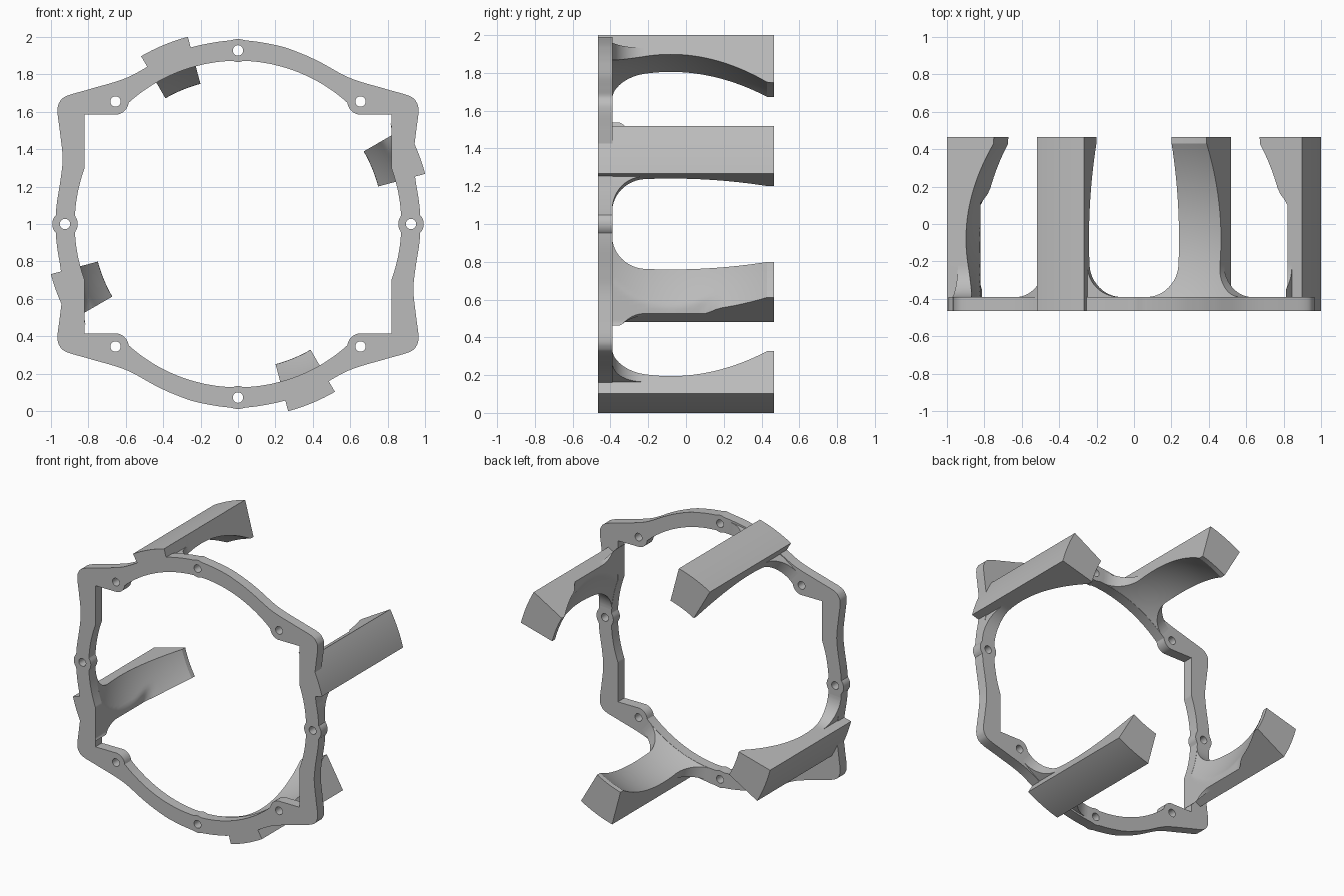
import bpy, bmesh
from math import sin, cos, sqrt, radians, atan2, hypot, pi
from mathutils import Vector

cube = bpy.data.objects.get("Cube")
if cube:
    bpy.data.objects.remove(cube)

FRONT, PLATE_BACK, BACK = -0.465, -0.39, 0.465
BOSSES = [(sx * x, sz * z, r) for x, z, r in
          ((0.925, 0, 0.068), (0, 0.928, 0.062), (0.655, 0.655, 0.07))
          for sx in ((1, -1) if x else (1,)) for sz in ((1, -1) if z else (1,))]

grey = bpy.data.materials.new("plain grey")
grey.use_nodes = True
grey.diffuse_color = (0.5, 0.5, 0.5, 1)
grey.node_tree.nodes["Principled BSDF"].inputs["Base Color"].default_value = (0.5, 0.5, 0.5, 1)


def finish(name, bm):
    """Clean a bmesh, make it an object and shade it."""
    bmesh.ops.remove_doubles(bm, verts=bm.verts, dist=1e-5)
    bmesh.ops.dissolve_degenerate(bm, edges=bm.edges, dist=1e-5)
    bmesh.ops.recalc_face_normals(bm, faces=bm.faces)
    mesh = bpy.data.meshes.new(name)
    bm.to_mesh(mesh)
    bm.free()
    mesh.materials.clear()
    mesh.materials.append(grey)
    obj = bpy.data.objects.new(name, mesh)
    bpy.context.collection.objects.link(obj)
    bpy.ops.object.select_all(action='DESELECT')
    obj.select_set(True)
    bpy.context.view_layer.objects.active = obj
    bpy.ops.object.shade_smooth_by_angle(angle=radians(25))
    return obj


def boss_hits(angle):
    """Near and far distance of each boss circle along a ray from the centre."""
    for x, z, r in BOSSES:
        along = x * cos(angle) + z * sin(angle)
        gap = r * r - (x * x + z * z - along * along)
        if along > 0 and gap > 0:
            yield along - sqrt(gap), along + sqrt(gap)


# --- Ring plate: outline, opening and bolt holes ---
def opening(angle):
    c, s = max(abs(cos(angle)), 1e-6), max(abs(sin(angle)), 1e-6)
    r = max(0.873, min(0.82 / c, 0.585 / s))
    return min([r] + [near for near, far in boss_hits(angle)])


def smooth_path(pts, steps=10):
    pts = [Vector(p) for p in pts]
    # Reflect the neighbours so the path crosses both axes squarely
    first, last = pts[1] * Vector((1, 0)).x, pts[-2].copy()
    first = Vector((pts[1].x, -pts[1].y))
    last.x = -last.x
    pts = [first] + pts + [last]
    out = []
    for a, b, c, d in zip(pts, pts[1:], pts[2:], pts[3:]):
        for i in range(steps):
            t = i / steps
            out.append(0.5 * (2 * b + (c - a) * t + (2 * a - 5 * b + 4 * c - d) * t * t
                              + (3 * b - a - 3 * c + d) * t ** 3))
    return out + [pts[-2]]


quarter = []
for p in smooth_path([(0.975, 0), (0.97, 0.1), (0.947, 0.25), (0.938, 0.36), (0.953, 0.5),
                      (0.965, 0.6), (0.955, 0.65), (0.915, 0.685), (0.79, 0.722),
                      (0.6, 0.78), (0.44, 0.865), (0.33, 0.915), (0.2, 0.957), (0, 0.983)]):
    ang = atan2(p.y, p.x)
    r = max([p.length] + [far for near, far in boss_hits(ang)])
    quarter.append((r * cos(ang), r * sin(ang)))
flipped = [(-x, z) for x, z in reversed(quarter)]
half = quarter[:-1] + flipped[:-1]
outline = half + [(-x, -z) for x, z in half]

inner = []
for i in range(720):
    a = radians(i / 2)
    inner.append((opening(a) * cos(a), opening(a) * sin(a)))
loops = [outline, inner]
for x, z, r in BOSSES:
    loops.append([(x + 0.028 * cos(k * pi / 12), z + 0.028 * sin(k * pi / 12)) for k in range(24)])

curve = bpy.data.curves.new("ring_profile", 'CURVE')
curve.dimensions, curve.fill_mode = '2D', 'BOTH'
curve.extrude = (PLATE_BACK - FRONT) / 2
for loop in loops:
    spline = curve.splines.new('POLY')
    spline.points.add(len(loop) - 1)
    for point, (x, z) in zip(spline.points, loop):
        point.co = (x, z, 0, 1)
    spline.use_cyclic_u = True
helper = bpy.data.objects.new("ring_profile", curve)
bpy.context.collection.objects.link(helper)
graph = bpy.context.evaluated_depsgraph_get()
ring_mesh = bpy.data.meshes.new_from_object(helper.evaluated_get(graph))
bm = bmesh.new()
bm.from_mesh(ring_mesh)
for v in bm.verts:
    x, z, depth = v.co
    v.co = (x, (FRONT + PLATE_BACK) / 2 - depth, z + 1)
bpy.data.objects.remove(helper)
bpy.data.meshes.remove(ring_mesh)
finish("ring_plate", bm)


# --- Four arms with hollowed inner faces and flared roots ---
FLARE = 0.17


def flare_at(y):
    t = min(max(y - PLATE_BACK, 0), FLARE)
    return (FLARE - sqrt(FLARE ** 2 - (FLARE - t) ** 2)) / 0.93


def inner_radius(angle, y, lateral):
    r = max(0.776, 0.93 - (y + 0.08) ** 2 / 1.7)
    if y <= PLATE_BACK:
        r = 0.885
    flat = 0.821 / max(abs(cos(angle)), 0.1)
    if lateral and flat > r:
        r += (flat - r) * min(max((0.17 - y) / 0.07, 0), 1)
    return r


def section(start, y, lateral):
    a0, a1 = radians(start), radians(start + 15)
    f = flare_at(y)
    f1 = min(f, radians(3.5)) if lateral else f
    rim = 0.975 if lateral else 0.965
    low = [a0 - f * (1 - i / 6) for i in range(7)]
    mid = [a0 + (a1 - a0) * i / 12 for i in range(13)]
    high = [a1 + f1 * i / 6 for i in range(7)]
    outer = [(a, rim) for a in low] + [(a, 1.036) for a in mid] + [(a, rim) for a in high]
    inside = []
    for a in reversed(low[:-1] + mid + high[1:]):
        r = inner_radius(a, y, lateral)
        inside.append((a, r if a0 <= a <= a1 else min(r, rim - 0.001)))
    return [(r * cos(a), y, 1 + r * sin(a)) for a, r in outer + inside]


levels = [FRONT, PLATE_BACK]
levels += [PLATE_BACK + 0.001 + FLARE * (1 - cos(i * pi / 24)) for i in range(13)]
levels += [-0.2 + i * 0.03 for i in range(22)] + [BACK]
for name, start in (("left_arm", 15), ("top_arm", 105), ("right_arm", 195), ("bottom_arm", 285)):
    bm = bmesh.new()
    rows = [[bm.verts.new(p) for p in section(start, y, start % 180 == 15)] for y in levels]
    n = len(rows[0])
    for lower, upper in zip(rows, rows[1:]):
        for i in range(n):
            j = (i + 1) % n
            bm.faces.new((lower[i], lower[j], upper[j], upper[i]))
    bm.faces.new(rows[0])
    bm.faces.new(rows[-1])
    finish(name, bm)
